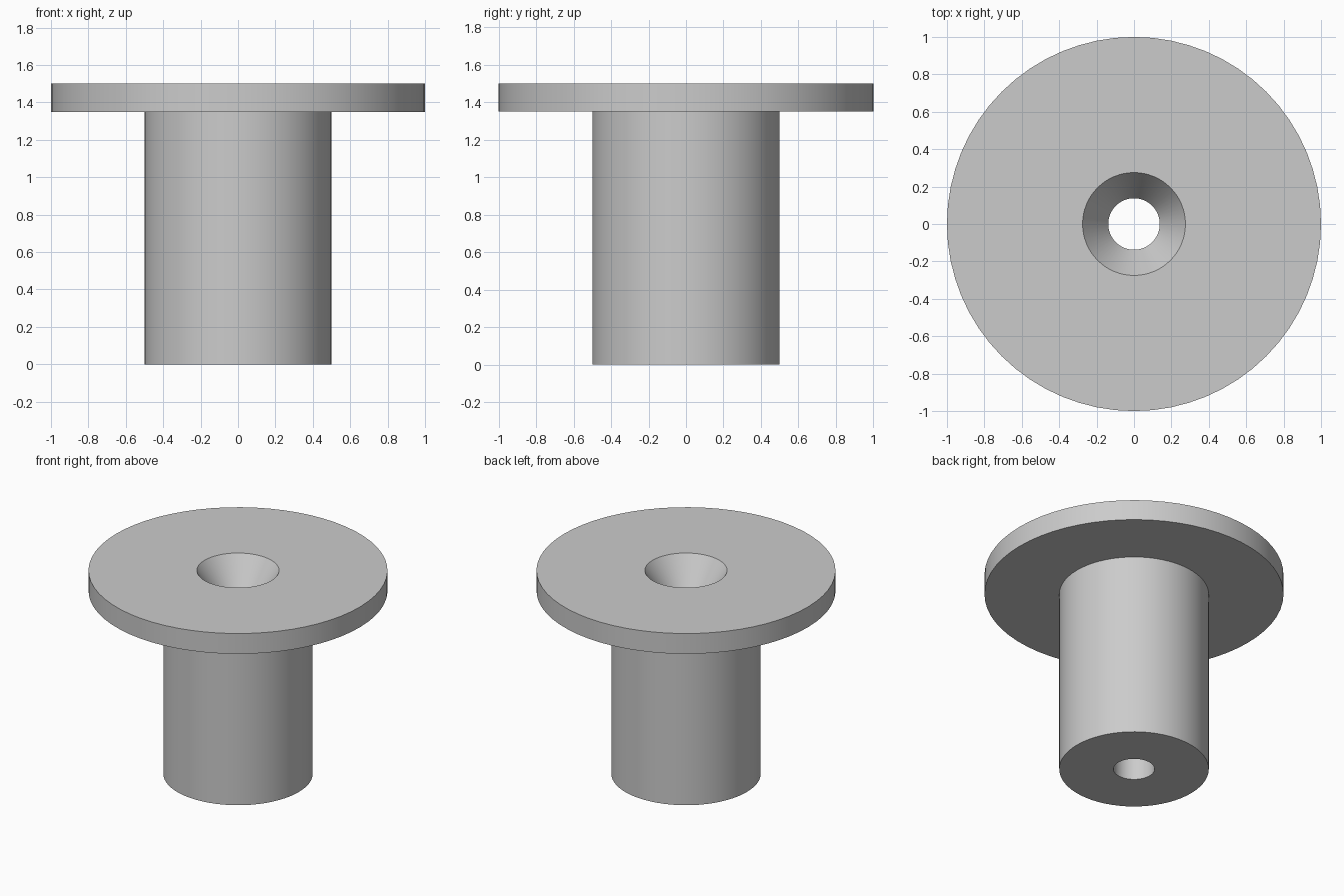
import bpy
import bmesh
import math

cube = bpy.data.objects.get("Cube")
if cube:
    bpy.data.objects.remove(cube, do_unlink=True)

SIDES = 64

# Plain grey material
grey = bpy.data.materials.new("plain grey")
grey.use_nodes = True
colour = (0.6, 0.6, 0.6, 1.0)
grey.diffuse_color = colour
grey.node_tree.nodes["Principled BSDF"].inputs["Base Color"].default_value = colour


def lathe(name, profile, material):
    """Turn a closed (radius, height) profile around the z axis."""
    bm = bmesh.new()
    verts = [bm.verts.new((r, 0, z)) for r, z in profile]
    edges = [bm.edges.new((a, b)) for a, b in zip(verts, verts[1:] + verts[:1])]
    bmesh.ops.spin(bm, geom=verts + edges, cent=(0, 0, 0), axis=(0, 0, 1),
                   angle=math.tau, steps=SIDES, use_merge=True)
    bmesh.ops.remove_doubles(bm, verts=bm.verts[:], dist=1e-5)
    bmesh.ops.recalc_face_normals(bm, faces=bm.faces[:])
    mesh = bpy.data.meshes.new(name)
    bm.to_mesh(mesh)
    bm.free()
    mesh.materials.append(material)
    obj = bpy.data.objects.new(name, mesh)
    bpy.context.collection.objects.link(obj)
    bpy.ops.object.select_all(action="DESELECT")
    obj.select_set(True)
    bpy.context.view_layer.objects.active = obj
    bpy.ops.object.shade_smooth_by_angle(angle=math.radians(30))
    return obj


# Flanged bushing: shaft, wide flange, countersink and through bore
shaft, flange, sink, bore = 0.5, 1.0, 0.275, 0.1375
height, flange_bottom, sink_depth = 1.5, 1.35, 0.2
lathe("flanged_bushing", [
    (bore, 0), (shaft, 0), (shaft, flange_bottom), (flange, flange_bottom),
    (flange, height), (sink, height), (bore, height - sink_depth),
], grey)
